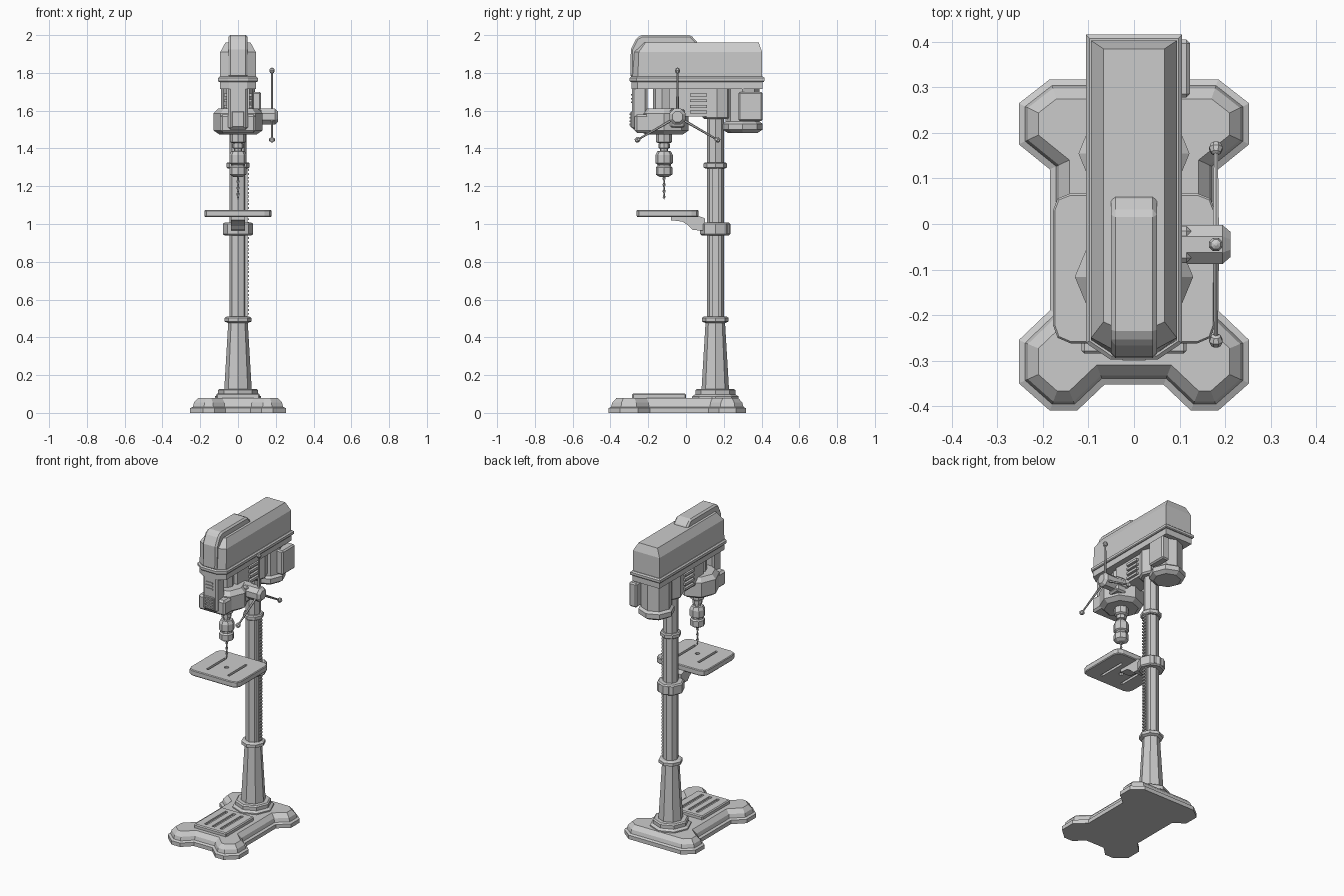
import bpy, bmesh, math
from math import sin, cos, pi
from mathutils import Vector

if "Cube" in bpy.data.objects:
    bpy.data.objects.remove(bpy.data.objects["Cube"])


def loft(name, rings):
    """Skin a stack of equal-length rings and cap both ends."""
    bm = bmesh.new()
    vs = [[bm.verts.new(p) for p in r] for r in rings]
    n = len(vs[0])
    for a, b in zip(vs, vs[1:]):
        for i in range(n):
            bm.faces.new((a[i], a[(i + 1) % n], b[(i + 1) % n], b[i]))
    bm.faces.new(vs[0][::-1])
    bm.faces.new(vs[-1])
    bmesh.ops.recalc_face_normals(bm, faces=bm.faces)
    me = bpy.data.meshes.new(name)
    bm.to_mesh(me)
    bm.free()
    ob = bpy.data.objects.new(name, me)
    bpy.context.collection.objects.link(ob)
    return ob


def lathe(name, y, prof, n=8, x=0):
    """Faceted vertical turning from (radius, z) pairs."""
    return loft(name, [[(x + r * cos(2 * pi * i / n), y + r * sin(2 * pi * i / n), z)
                        for i in range(n)] for r, z in prof])


def box(name, x0, x1, y0, y1, z0, z1, bevel=0):
    ob = loft(name, [[(x0, y0, z), (x1, y0, z), (x1, y1, z), (x0, y1, z)] for z in (z0, z1)])
    if bevel:
        m = ob.modifiers.new("bevel", 'BEVEL')
        m.width, m.segments = bevel, 1
    return ob


def rod(name, a, b, prof, n=8):
    """Turning along a->b from (radius, fraction) pairs."""
    a, b = Vector(a), Vector(b)
    q = (b - a).to_track_quat('Z', 'Y')
    return loft(name, [[a + (b - a) * t + q @ Vector((r * cos(2 * pi * (i + .5) / n), r * sin(2 * pi * (i + .5) / n), 0))
                        for i in range(n)] for r, t in prof])


def inset(pts, d):
    """Mitred inward offset of a counter-clockwise polygon."""
    out = []
    for i, p in enumerate(pts):
        p, a, b = Vector(p), Vector(pts[i - 1]), Vector(pts[(i + 1) % len(pts)])
        e, f = (p - a).normalized(), (b - p).normalized()
        n1, n2 = Vector((-e.y, e.x)), Vector((-f.y, f.x))
        out.append(p + (n1 + n2) * d / (1 + n1.dot(n2)))
    return out


def slab(name, pts, levels):
    """Stack of inset copies of an outline: (inset, z) pairs."""
    return loft(name, [[(p[0], p[1], z) for p in inset(pts, d)] for d, z in levels])


def mirrored(half):
    """Close a right-hand half outline, front to back, over x."""
    return half + [(-x, y) for x, y in reversed(half)]


def side_profile(name, w, pts):
    return loft(name, [[(x, y, z) for y, z in pts] for x in (-w, w)])


def cut(ob, cutter):
    cutter.hide_render = True
    cutter.hide_viewport = True
    cutter.display_type = 'WIRE'
    m = ob.modifiers.new("cut", 'BOOLEAN')
    m.operation, m.object, m.solver = 'DIFFERENCE', cutter, 'EXACT'


CY, DY = 0.155, -0.116   # column and spindle axes

# Footed base with stepped edge
foot = mirrored([(.065, -.353), (.125, -.41), (.185, -.41), (.253, -.35), (.253, -.255), (.185, -.19),
                 (.185, .12), (.253, .175), (.253, .265), (.185, .318)])
slab("base", foot, [(0, 0), (0, .025), (.014, .032), (.02, .055), (.043, .08)])

# Raised work plate on the base with slots
plate = box("base_plate", -.115, .115, -.285, 0, .07, .103, .006)
for x in (-.055, 0, .055):
    cut(plate, box("base_slot_cutter", x - .01, x + .01, -.25, -.035, .092, .12))

# Column: flange, tapered foot, tube and collars
lathe("column_flange", CY, [(.122, .075), (.122, .088), (.106, .098), (.106, .12), (.098, .127), (.06, .127)])
lathe("column_foot", CY, [(.073, .12), (.051, .49)])
lathe("column", CY, [(.045, .48), (.045, 1.6)])
lathe("lower_collar", CY, [(.055, .477), (.071, .484), (.071, .503), (.06, .51)])
lathe("upper_collar", CY, [(.055, 1.295), (.062, 1.30), (.062, 1.32), (.055, 1.326)])

# Height rack
box("rack", .035, .05, CY - .016, CY + .016, .50, 1.30)
for i in range(39):
    z = .52 + i * .02
    box("rack_tooth", .045, .057, CY - .014, CY + .014, z, z + .01)

# Table collar, bracket and table
lathe("table_collar", CY, [(.072, .94), (.08, .947), (.08, 1.0), (.072, 1.007)])
box("collar_clamp", -.035, .035, .2, .228, .95, 1.0)
side_profile("table_bracket", .036, [(-.08, 1.045), (-.08, 1.02), (-.02, 1.013), (.015, .99),
                                     (.035, .968), (.1, .965), (.1, 1.03), (.06, 1.045)])
table = slab("table", mirrored([(.14, -.262), (.168, -.25), (.178, -.222), (.178, .03), (.168, .056), (.14, .067)]),
             [(.004, 1.038), (0, 1.043), (0, 1.07), (.004, 1.075)])
for x in (-.075, .075):
    cut(table, box("table_slot_cutter", x - .008, x + .008, -.205, -.02, 1.02, 1.1))
cut(table, lathe("table_hole_cutter", DY, [(.014, 1.02), (.014, 1.1)]))

# Drill bit with twisted flutes, chuck and quill
loft("drill_bit", [[((.008 if i % 2 else .0045) * cos(pi * i / 2 + k * .7),
                     DY + (.008 if i % 2 else .0045) * sin(pi * i / 2 + k * .7), 1.14 + k * .0075)
                    for i in range(4)] for k in range(17)])
lathe("bit_tip", DY, [(.001, 1.13), (.006, 1.141)], 6)
lathe("chuck", DY, [(.025, 1.25), (.044, 1.262), (.044, 1.298), (.036, 1.306), (.036, 1.316), (.046, 1.322),
                    (.046, 1.365), (.036, 1.385), (.022, 1.386), (.022, 1.4), (.03, 1.402), (.03, 1.425),
                    (.024, 1.427), (.024, 1.44)])
lathe("quill", DY, [(.032, 1.428), (.042, 1.434), (.042, 1.5)])

# Head casting
lathe("head_ring", DY, [(.1, 1.475), (.13, 1.495), (.13, 1.585), (.105, 1.612)])
lathe("spindle_housing", DY - .01, [(.05, 1.6), (.05, 1.73)])
box("head_body", -.06, .06, -.09, .15, 1.57, 1.73)
lathe("column_clamp", .165, [(.068, 1.555), (.078, 1.565), (.078, 1.73)])
for s in (-1, 1):
    for z in (1.585, 1.615, 1.645, 1.675):
        box("head_rib", s * .05, s * .075, .02, .11, z, z + .015)

# Front control housing
box("control_housing", -.095, .095, -.272, -.17, 1.483, 1.58, .012)
box("front_panel", -.052, .052, -.287, -.205, 1.50, 1.73, .012)
box("switch_plate", -.033, .033, -.293, -.28, 1.512, 1.595, .003)
for i in range(4):
    z = 1.522 + i * .018
    box("switch_slat", -.025, .025, -.3, -.29, z, z + .009)
for i in range(3):
    z = 1.64 + i * .02
    box("panel_slat", -.025, .025, -.292, -.282, z, z + .008)

# Belt cover: skirt, lip, chamfered hood and raised ridge
skirt = mirrored([(.05, -.292), (.1, -.258), (.1, .41)])
slab("cover_skirt", skirt, [(.004, 1.715), (.004, 1.755)])
slab("cover_lip", skirt, [(-.002, 1.753), (-.006, 1.758), (-.006, 1.773), (.002, 1.78)])
hood = [((.048, -.285), (.094, -.255), (.094, .403), 1.775), ((.048, -.275), (.094, -.25), (.094, .403), 1.91),
        ((.045, -.225), (.067, -.215), (.067, .385), 1.96)]
loft("cover_hood", [[(x, y, z) for x, y in mirrored([a, b, c])] for a, b, c, z in hood])
ridge = [(-.295, 1.775), (-.292, 1.925), (-.262, 1.985), (-.235, 2.0), (.025, 2.0), (.063, 1.96),
         (.063, 1.93), (-.1, 1.775)]
side_profile("cover_ridge", .051, ridge).modifiers.new("bevel", 'BEVEL').width = .01

# Motor with end bell and wiring box
lathe("motor", .3, [(.09, 1.52), (.09, 1.73)])
lathe("motor_bell", .3, [(.08, 1.483), (.106, 1.5), (.106, 1.53), (.09, 1.542)])
box("wiring_box", .07, .123, .278, .405, 1.545, 1.7, .008)

# Feed hub and three ball-ended levers
HY, HZ, HX = -.045, 1.568, .18
rod("feed_hub", (.04, HY, HZ), (.212, HY, HZ), [(.046, 0), (.046, .9), (.03, 1)])
box("feed_mount", .05, .125, -.085, -.005, 1.51, 1.61, .01)
for k in range(3):
    a = pi / 2 + k * 2 * pi / 3
    d = Vector((0, cos(a), sin(a)))
    c = Vector((HX, HY, HZ))
    rod("feed_lever", c, c + d * .235, [(.008, 0), (.005, 1)], 6)
    rod("lever_ball", c + d * .228, c + d * .26,
        [(.016 * sin(pi * t), (1 - cos(pi * t)) / 2) for t in (.06, .25, .5, .75, .94)])
